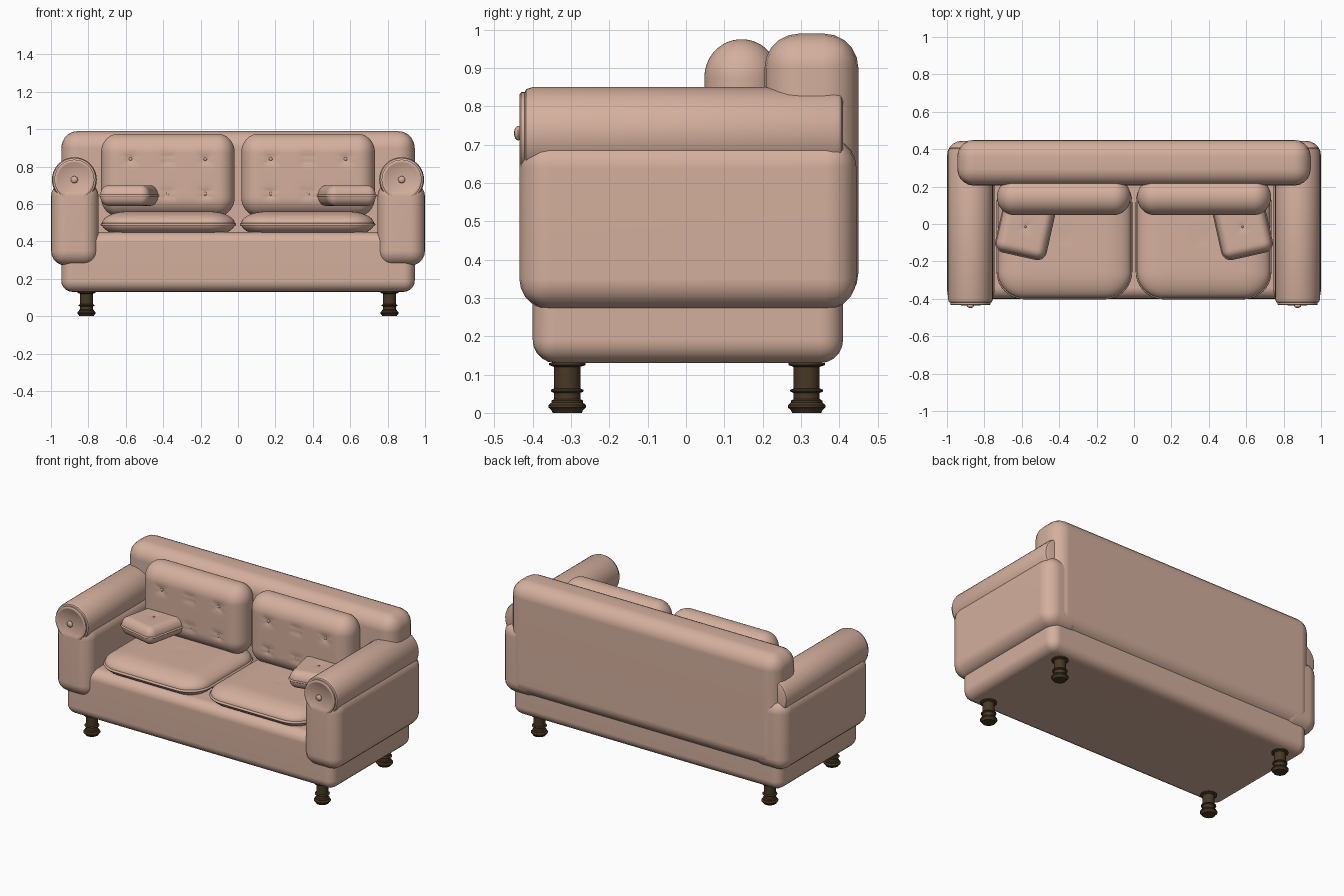
import bpy, bmesh, math
from mathutils import Vector, Matrix

if "Cube" in bpy.data.objects:
    bpy.data.objects.remove(bpy.data.objects["Cube"], do_unlink=True)


def material(name, color):
    m = bpy.data.materials.new(name)
    m.use_nodes = True
    m.diffuse_color = (*color, 1)
    m.node_tree.nodes["Principled BSDF"].inputs["Base Color"].default_value = (*color, 1)
    return m


fabric = material("dusty pink fabric", (0.66, 0.43, 0.34))
wood = material("dark brown wood", (0.065, 0.04, 0.018))


def finish(bm, name, mat, loc=(0, 0, 0), turn=0, angle=40):
    """Turn a bmesh into a smooth-shaded object."""
    bmesh.ops.recalc_face_normals(bm, faces=bm.faces[:])
    mesh = bpy.data.meshes.new(name)
    bm.to_mesh(mesh)
    bm.free()
    ob = bpy.data.objects.new(name, mesh)
    bpy.context.collection.objects.link(ob)
    mesh.materials.append(mat)
    ob.location = loc
    ob.rotation_euler.z = turn
    bpy.ops.object.select_all(action='DESELECT')
    ob.select_set(True)
    bpy.context.view_layer.objects.active = ob
    bpy.ops.object.shade_smooth_by_angle(angle=math.radians(angle))
    return ob


def bevelled_box(name, lo, hi, radius, segments=5):
    lo, hi = Vector(lo), Vector(hi)
    bm = bmesh.new()
    bmesh.ops.create_cube(bm, size=1)
    bmesh.ops.scale(bm, vec=hi - lo, verts=bm.verts)
    bmesh.ops.bevel(bm, geom=bm.edges[:], offset=radius, segments=segments,
                    profile=0.5, affect='EDGES', clamp_overlap=True)
    ob = finish(bm, name, fabric, (lo + hi) / 2)
    ob.modifiers.new("even_normals", 'WEIGHTED_NORMAL')


def cushion(name, center, half, radii, cuts=24, turn=0, tufts=(), axis=1, side=-1, depth=0.012):
    """Rounded box with its own corner radius per axis and tufted dents on one face."""
    bm = bmesh.new()
    bmesh.ops.create_cube(bm, size=2)
    bmesh.ops.subdivide_edges(bm, edges=bm.edges[:], cuts=cuts, use_grid_fill=True)
    others = [a for a in range(3) if a != axis]
    for v in bm.verts:
        p = [v.co[a] * half[a] for a in range(3)]
        core = [max(radii[a] - half[a], min(half[a] - radii[a], p[a])) for a in range(3)]
        d = Vector((p[a] - core[a]) / radii[a] for a in range(3)).normalized()
        v.co = Vector(core[a] + d[a] * radii[a] for a in range(3))
        if v.co[axis] * side > half[axis] * 0.5:
            for t in tufts:
                du, dv = v.co[others[0]] - t[0], v.co[others[1]] - t[1]
                r = math.hypot(du, dv)
                crease = 0.6 - 0.4 * math.cos(4 * math.atan2(dv, du))
                v.co[axis] -= side * depth * crease * math.exp(-(r / 0.03) ** 2)
    return finish(bm, name, fabric, center, turn, 60)


def piping(name, center, half, r, thickness, turn=0, steps=8):
    """Round cord along a rounded rectangle."""
    pts = []
    for i, (sx, sy) in enumerate(((1, 1), (-1, 1), (-1, -1), (1, -1))):
        for k in range(steps + 1):
            a = (i + k / steps) * math.pi / 2
            pts.append((sx * (half[0] - r) + r * math.cos(a),
                        sy * (half[1] - r) + r * math.sin(a), 0))
    curve = bpy.data.curves.new(name, 'CURVE')
    curve.dimensions = '3D'
    curve.bevel_depth = thickness
    curve.bevel_resolution = 2
    spline = curve.splines.new('POLY')
    spline.points.add(len(pts) - 1)
    for sp, p in zip(spline.points, pts):
        sp.co = (*p, 1)
    spline.use_cyclic_u = True
    curve.materials.append(fabric)
    ob = bpy.data.objects.new(name, curve)
    bpy.context.collection.objects.link(ob)
    ob.location = center
    ob.rotation_euler.z = turn


def button(name, loc, scale):
    bm = bmesh.new()
    bmesh.ops.create_uvsphere(bm, u_segments=12, v_segments=8, radius=1)
    bmesh.ops.scale(bm, vec=scale, verts=bm.verts)
    finish(bm, name, fabric, loc)


def turned(name, profile, mat, loc, sides=24, along_y=False, angle=40):
    """Revolve (radius, height) points around z, optionally laid along y."""
    bm = bmesh.new()
    verts = [bm.verts.new((r, 0, z)) for r, z in profile]
    edges = [bm.edges.new(pair) for pair in zip(verts, verts[1:])]
    bmesh.ops.spin(bm, geom=verts + edges, cent=(0, 0, 0), axis=(0, 0, 1),
                   angle=2 * math.pi, steps=sides)
    bmesh.ops.remove_doubles(bm, verts=bm.verts[:], dist=1e-5)
    if along_y:
        bmesh.ops.rotate(bm, verts=bm.verts, matrix=Matrix.Rotation(-math.pi / 2, 3, 'X'))
    finish(bm, name, mat, loc, angle=angle)


# Frame
bevelled_box("base", (-0.945, -0.40, 0.13), (0.945, 0.41, 0.45), 0.06)
bevelled_box("backrest", (-0.945, 0.205, 0.275), (0.945, 0.45, 0.99), 0.09)

roll = [(0, 0), (0.105, 0), (0.115, 0.005), (0.12, 0.02),
        (0.12, 0.81), (0.113, 0.826), (0.1, 0.832), (0, 0.832)]
disc = [(0, 0.003), (0.088, 0.003), (0.092, 0), (0.102, 0), (0.107, 0.004), (0.107, 0.014), (0, 0.014)]
leg = [(0, 0), (0.038, 0), (0.041, 0.007), (0.049, 0.014), (0.049, 0.02), (0.041, 0.027),
       (0.041, 0.032), (0.034, 0.036), (0.034, 0.052), (0.043, 0.056), (0.043, 0.06),
       (0.034, 0.064), (0.034, 0.12), (0.048, 0.125), (0.048, 0.13), (0, 0.135)]

for word, s in (("left", 1), ("right", -1)):
    # Arm: padded side, roll on top, front disc with a button
    bevelled_box(word + "_arm", (min(s * 0.745, s), -0.435, 0.27),
                 (max(s * 0.745, s), 0.445, 0.72), 0.08)
    turned(word + "_arm_roll", roll, fabric, (s * 0.875, -0.422, 0.73), 40, True)
    turned(word + "_arm_disc", disc, fabric, (s * 0.875, -0.434, 0.73), 40, True)
    button(word + "_arm_button", (s * 0.875, -0.438, 0.73), (0.019, 0.011, 0.019))

    # Seat cushion with seam cord and centre button
    seat = (s * 0.372, -0.07, 0.495)
    cushion(word + "_seat_cushion", seat, (0.355, 0.325, 0.065), (0.14, 0.14, 0.065),
            cuts=31, tufts=[(0, 0)], axis=2, side=1, depth=0.008)
    piping(word + "_seat_piping", (seat[0], seat[1], 0.49), (0.355, 0.325), 0.14, 0.008)
    button(word + "_seat_button", (seat[0], seat[1], 0.553), (0.008, 0.008, 0.004))

    # Tufted back cushion
    tufts = [(x, z) for x in (-0.2, 0, 0.2) for z in (-0.1, 0.085)]
    back = Vector((s * 0.375, 0.145, 0.755))
    cushion(word + "_back_cushion", back, (0.357, 0.097, 0.22), (0.09, 0.096, 0.1),
            cuts=43, tufts=tufts)
    for i, (x, z) in enumerate(tufts):
        button(f"{word}_back_button_{i + 1}", back + Vector((x, -0.089, z)), (0.009, 0.006, 0.009))

    # Small throw pillow, turned inward
    pillow = (s * 0.58, -0.015, 0.645)
    cushion(word + "_throw_pillow", pillow, (0.135, 0.155, 0.055), (0.045, 0.045, 0.055),
            turn=s * 0.22, tufts=[(0, 0)], axis=2, side=1, depth=0.006)
    piping(word + "_throw_piping", pillow, (0.135, 0.155), 0.045, 0.006, s * 0.22)
    button(word + "_throw_button", (pillow[0], pillow[1], 0.695), (0.006, 0.006, 0.004))

    # Turned legs
    for end, y in (("front", -0.31), ("back", 0.315)):
        turned(f"{end}_{word}_leg", leg, wood, (s * 0.81, y, 0), 20, angle=30)
